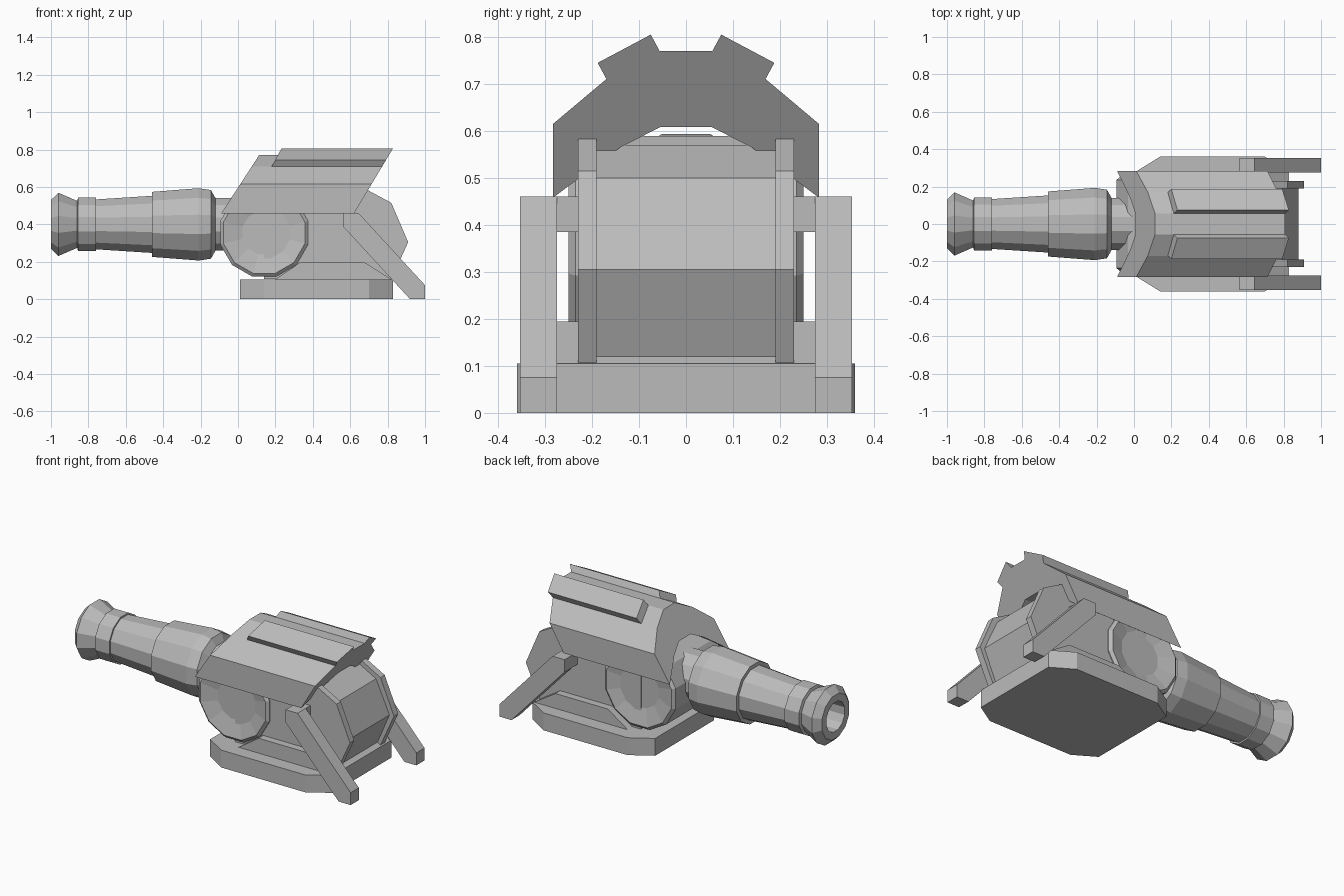
import bpy, bmesh, math
from mathutils import Vector

old = bpy.data.objects.get("Cube")
if old:
    bpy.data.objects.remove(old, do_unlink=True)

grey = bpy.data.materials.new("plain grey")
grey.use_nodes = True
colour = (0.5, 0.5, 0.5, 1)
grey.diffuse_color = colour
grey.node_tree.nodes["Principled BSDF"].inputs["Base Color"].default_value = colour


def finish(name, bm):
    bmesh.ops.recalc_face_normals(bm, faces=bm.faces)
    mesh = bpy.data.meshes.new(name)
    bm.to_mesh(mesh)
    bm.free()
    mesh.materials.append(grey)
    obj = bpy.data.objects.new(name, mesh)
    bpy.context.collection.objects.link(obj)
    return obj


def loft(name, rings, caps=True, closed=False):
    """Join equal rings of points with quads."""
    bm = bmesh.new()
    rows = [[bm.verts.new(p) for p in ring] for ring in rings]
    n = len(rows[0])
    pairs = list(zip(rows, rows[1:]))
    if closed:
        pairs.append((rows[-1], rows[0]))
    for a, b in pairs:
        for i in range(n):
            j = (i + 1) % n
            bm.faces.new((a[i], a[j], b[j], b[i]))
    if caps:
        bm.faces.new(rows[0])
        bm.faces.new(rows[-1])
    return finish(name, bm)


def side_prism(name, outline, y0, y1):
    """Extrude an x-z outline across y."""
    return loft(name, [[(x, y, z) for x, z in outline] for y in (y0, y1)])


def sheared(name, outline, front, back):
    """Extrude a y-z outline along x between two sloped ends."""
    return loft(name, [[(end(z), y, z) for y, z in outline] for end in (front, back)])


def circle(r, sides=12):
    turn = 2 * math.pi / sides
    return [(r * math.cos(turn * (i + 0.5)), r * math.sin(turn * (i + 0.5)))
            for i in range(sides)]


# Base plate with cut corners
half = [(0.01, 0.28), (0.14, 0.36), (0.70, 0.36), (0.83, 0.28)]
plan = half + [(x, -y) for x, y in reversed(half)]
loft("base_plate", [[(x, y, z) for x, y in plan] for z in (0, 0.105)])

# Pedestal
side_prism("pedestal", [(0.19, 0.10), (0.33, 0.195), (0.68, 0.195), (0.83, 0.10)],
           -0.275, 0.275)

# Main housing and its raised side plates
side_prism("housing", [(0.14, 0.12), (0.80, 0.12), (0.88, 0.305), (0.79, 0.50),
                       (0.66, 0.57), (0.14, 0.57)], -0.19, 0.19)
for side, label in ((1, "back"), (-1, "front")):
    side_prism(label + "_side_plate",
               [(0.14, 0.107), (0.82, 0.107), (0.91, 0.305), (0.82, 0.515),
                (0.69, 0.585), (0.14, 0.56)], side * 0.19, side * 0.23)

    # Angled support leg and its mounting arm
    side_prism(label + "_leg", [(0.565, 0.46), (0.645, 0.46), (1.0, 0.075),
                                (1.0, 0), (0.92, 0), (0.565, 0.385)],
               side * 0.275, side * 0.353)
    side_prism(label + "_leg_arm", [(0.565, 0.385), (0.645, 0.385), (0.645, 0.46),
                                    (0.565, 0.46)], side * 0.22, side * 0.28)

# Pivot drum with dished ends
drum = [(0.12, -0.225), (0.225, -0.25), (0.243, -0.235),
        (0.243, 0.235), (0.225, 0.25), (0.12, 0.225)]
loft("pivot_drum", [[(0.14 + a, y, 0.355 + b) for a, b in circle(r)] for r, y in drum])

# Arched armour hood with sloped ends
arch = [(0.283, 0.458), (0.283, 0.615), (0.17, 0.71), (0.055, 0.77)]
under = [(0.055, 0.608), (0.14, 0.565)]
hood = (arch + [(-y, z) for y, z in reversed(arch)]
        + [(-y, z) for y, z in reversed(under)] + under)


def hood_back(z):
    return 0.62 + 0.6 * (z - 0.458)


sheared("hood", hood, lambda z: -0.09 + 0.65 * (z - 0.458), hood_back)

# Roof strips on the sloped hood panels
for side, label in ((1, "back"), (-1, "front")):
    strip = [(0.055, 0.768), (0.075, 0.805), (0.188, 0.745), (0.168, 0.708)]
    sheared(label + "_roof_strip", [(side * y, z) for y, z in strip],
            lambda z: 0.18 + 0.55 * (z - 0.71), hood_back)

# Stepped barrel with a hollow muzzle
barrel = [(-0.65, 0.001), (-0.65, 0.09), (-1.0, 0.09), (-1.0, 0.135), (-0.96, 0.175),
          (-0.86, 0.13), (-0.855, 0.148), (-0.76, 0.148), (-0.76, 0.138),
          (-0.46, 0.158), (-0.46, 0.18), (-0.21, 0.2), (-0.145, 0.19),
          (-0.12, 0.145), (0.1, 0.145)]
loft("barrel", [[(x, a, 0.4 + b) for a, b in circle(r)] for x, r in barrel])
